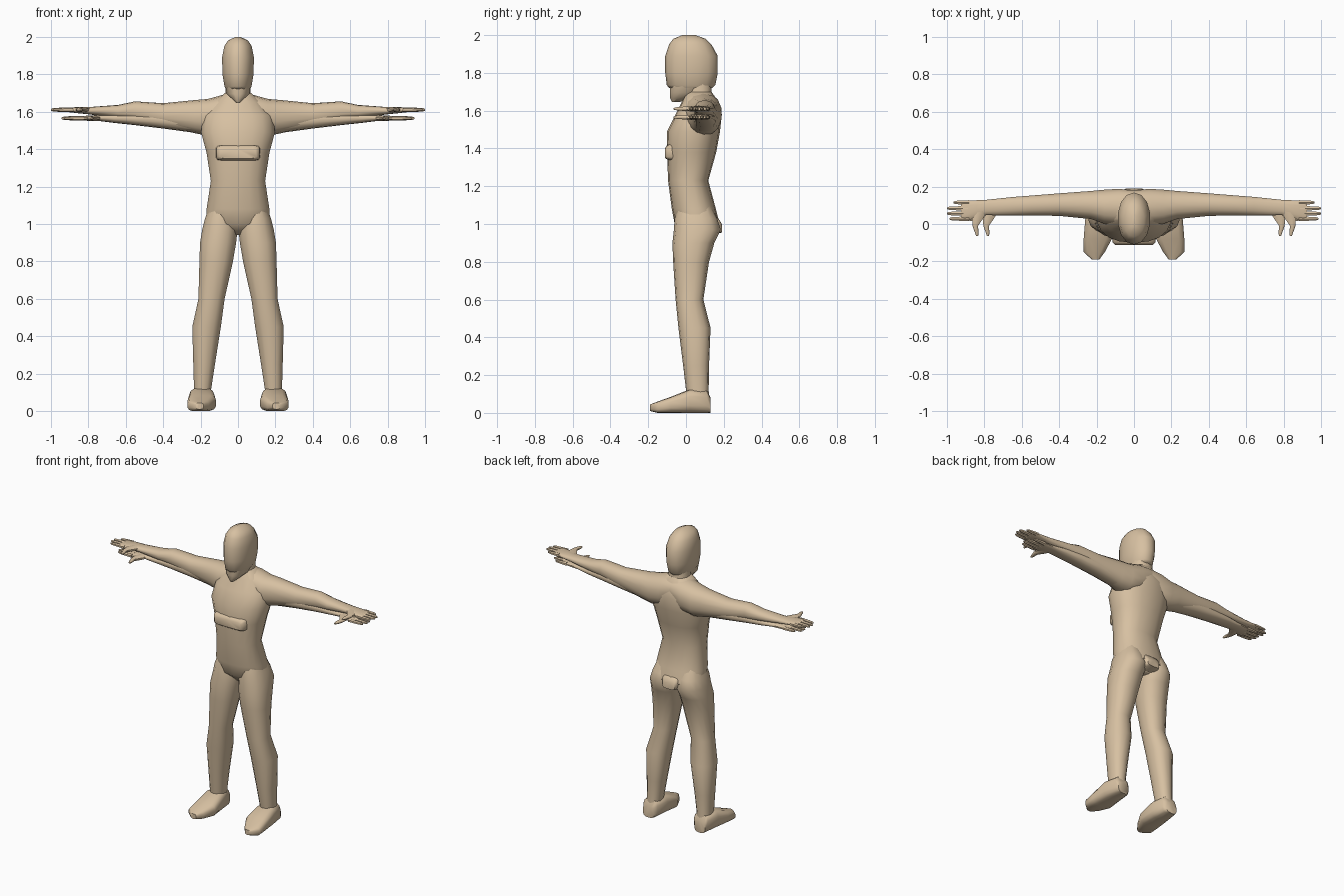
import bpy, bmesh, math

skin = bpy.data.materials.new("tan")
skin.diffuse_color = (0.68, 0.53, 0.36, 1)


def loft(name, axis, rings, n=14, power=2.3, mirror=False, angle=50):
    """Skin rounded cross-sections; ring = (position, u min, u max, v min, v max)."""
    bm = bmesh.new()
    loops = []
    for t, u0, u1, v0, v1 in rings:
        loop = []
        for i in range(n):
            a = 2 * math.pi * (i + 0.5) / n
            c, s = math.cos(a), math.sin(a)
            c = math.copysign(abs(c) ** (2 / power), c)
            s = math.copysign(abs(s) ** (2 / power), s)
            u = (u0 + u1) / 2 + c * (u1 - u0) / 2
            v = (v0 + v1) / 2 + s * (v1 - v0) / 2
            co = {"x": (t, u, v), "y": (u, t, v), "z": (u, v, t)}[axis]
            loop.append(bm.verts.new(co))
        loops.append(loop)
    for a, b in zip(loops, loops[1:]):
        for i in range(n):
            j = (i + 1) % n
            bm.faces.new((a[i], a[j], b[j], b[i]))
    bm.faces.new(loops[0])
    bm.faces.new(loops[-1])
    bmesh.ops.recalc_face_normals(bm, faces=bm.faces)
    me = bpy.data.meshes.new(name)
    bm.to_mesh(me)
    bm.free()
    me.materials.append(skin)
    me.shade_smooth()
    me.set_sharp_from_angle(angle=math.radians(angle))
    ob = bpy.data.objects.new(name, me)
    bpy.context.collection.objects.link(ob)
    if mirror:
        ob.modifiers.new("mirror", "MIRROR").use_axis[0] = True
    return ob


def body(name, rings, **kw):
    """Vertical loft symmetric in x; ring = (z, half width, y min, y max)."""
    return loft(name, "z", [(z, -w, w, a, b) for z, w, a, b in rings], **kw)


# Torso from crotch to neck
body("torso", [
    (0.94, 0.04, 0.00, 0.13), (1.00, 0.172, -0.06, 0.178),
    (1.08, 0.17, -0.075, 0.158), (1.23, 0.147, -0.095, 0.118),
    (1.38, 0.17, -0.10, 0.16), (1.49, 0.20, -0.10, 0.18),
    (1.58, 0.19, -0.055, 0.19), (1.65, 0.13, -0.02, 0.17),
    (1.70, 0.07, 0.00, 0.135)], n=18)
body("neck", [(1.62, 0.085, -0.01, 0.155), (1.70, 0.068, 0.00, 0.135),
              (1.80, 0.065, 0.00, 0.14)])

# Raised band on the chest and pad at the tail bone
loft("chest_band", "y", [(-0.06, -0.12, 0.12, 1.335, 1.425),
                         (-0.098, -0.115, 0.115, 1.34, 1.42),
                         (-0.112, -0.10, 0.10, 1.35, 1.40)], power=6)
loft("tail_pad", "y", [(0.10, -0.07, 0.07, 0.94, 1.05),
                       (0.168, -0.06, 0.06, 0.95, 1.035),
                       (0.19, -0.045, 0.045, 0.955, 1.00)], power=4)

# Head: cranium with a narrower pointed jaw beneath
body("cranium", [
    (1.72, 0.066, -0.088, 0.14), (1.735, 0.074, -0.102, 0.155),
    (1.80, 0.085, -0.11, 0.168), (1.89, 0.087, -0.11, 0.168),
    (1.95, 0.075, -0.09, 0.135), (1.98, 0.055, -0.068, 0.105),
    (2.00, 0.012, -0.02, 0.05)], power=2.1)
body("jaw", [(1.645, 0.008, -0.075, -0.035), (1.665, 0.03, -0.085, 0.02),
             (1.695, 0.062, -0.088, 0.08), (1.76, 0.072, -0.09, 0.14)], n=12)

# Legs
loft("leg", "z", [
    (0.03, 0.14, 0.238, 0.015, 0.125), (0.12, 0.142, 0.236, 0.0, 0.12),
    (0.25, 0.122, 0.24, -0.015, 0.122), (0.45, 0.09, 0.246, -0.04, 0.13),
    (0.60, 0.07, 0.213, -0.055, 0.092), (0.80, 0.025, 0.208, -0.068, 0.122),
    (0.90, 0.008, 0.205, -0.072, 0.15), (0.97, 0.0, 0.193, -0.064, 0.184),
    (1.03, 0.01, 0.178, -0.06, 0.165), (1.10, 0.03, 0.15, -0.04, 0.13)],
    mirror=True)

# Feet, heel to toe
loft("foot", "y", [
    (0.13, 0.155, 0.235, 0.0, 0.08), (0.11, 0.138, 0.245, 0.0, 0.12),
    (0.02, 0.125, 0.262, 0.0, 0.125), (-0.08, 0.117, 0.27, 0.0, 0.085),
    (-0.15, 0.155, 0.27, 0.0, 0.06), (-0.19, 0.185, 0.225, 0.01, 0.045)],
    power=3.2, mirror=True)

# Shoulder and main arm
loft("arm", "x", [
    (0.0, 0.0, 0.18, 1.54, 1.69), (0.08, -0.01, 0.19, 1.48, 1.69),
    (0.16, 0.0, 0.185, 1.47, 1.668), (0.23, 0.025, 0.178, 1.485, 1.662),
    (0.40, 0.042, 0.165, 1.52, 1.645), (0.55, 0.045, 0.153, 1.55, 1.655),
    (0.64, 0.045, 0.146, 1.565, 1.636), (0.79, 0.046, 0.13, 1.585, 1.625),
    (0.84, 0.03, 0.128, 1.59, 1.625), (0.91, 0.015, 0.126, 1.598, 1.622),
    (0.925, 0.02, 0.122, 1.602, 1.618)], mirror=True)

# Second forearm running along the underside
loft("lower_arm", "x", [
    (0.18, 0.04, 0.16, 1.48, 1.60), (0.40, 0.045, 0.16, 1.51, 1.60),
    (0.55, 0.047, 0.15, 1.528, 1.595), (0.66, 0.047, 0.142, 1.54, 1.588),
    (0.74, 0.046, 0.13, 1.55, 1.582), (0.79, 0.03, 0.128, 1.55, 1.58),
    (0.85, 0.015, 0.126, 1.555, 1.575), (0.865, 0.02, 0.122, 1.558, 1.572)],
    mirror=True)

# Fingers and thumbs for both hands
for hand, dx, z in (("upper", 0.0, 1.61), ("lower", -0.058, 1.565)):
    for i, (y, tip) in enumerate(((0.028, 0.985), (0.056, 1.0),
                                  (0.084, 0.998), (0.115, 0.965))):
        rings = [(x + dx, y - r, y + r, z - r * 0.9, z + r * 0.9)
                 for x, r in ((0.88, 0.014), (tip - 0.04, 0.012),
                              (tip - 0.012, 0.010), (tip, 0.005))]
        loft(f"{hand}_finger_{i + 1}", "x", rings, n=6, power=2, mirror=True)
    rings = [(y, x - w + dx, x + w + dx, z - h, z + h) for y, x, w, h in (
        (0.07, 0.82, 0.04, 0.015), (0.03, 0.835, 0.032, 0.015),
        (-0.01, 0.848, 0.016, 0.012), (-0.045, 0.84, 0.011, 0.010),
        (-0.065, 0.838, 0.006, 0.005))]
    loft(f"{hand}_thumb", "y", rings, n=8, power=2, mirror=True)
